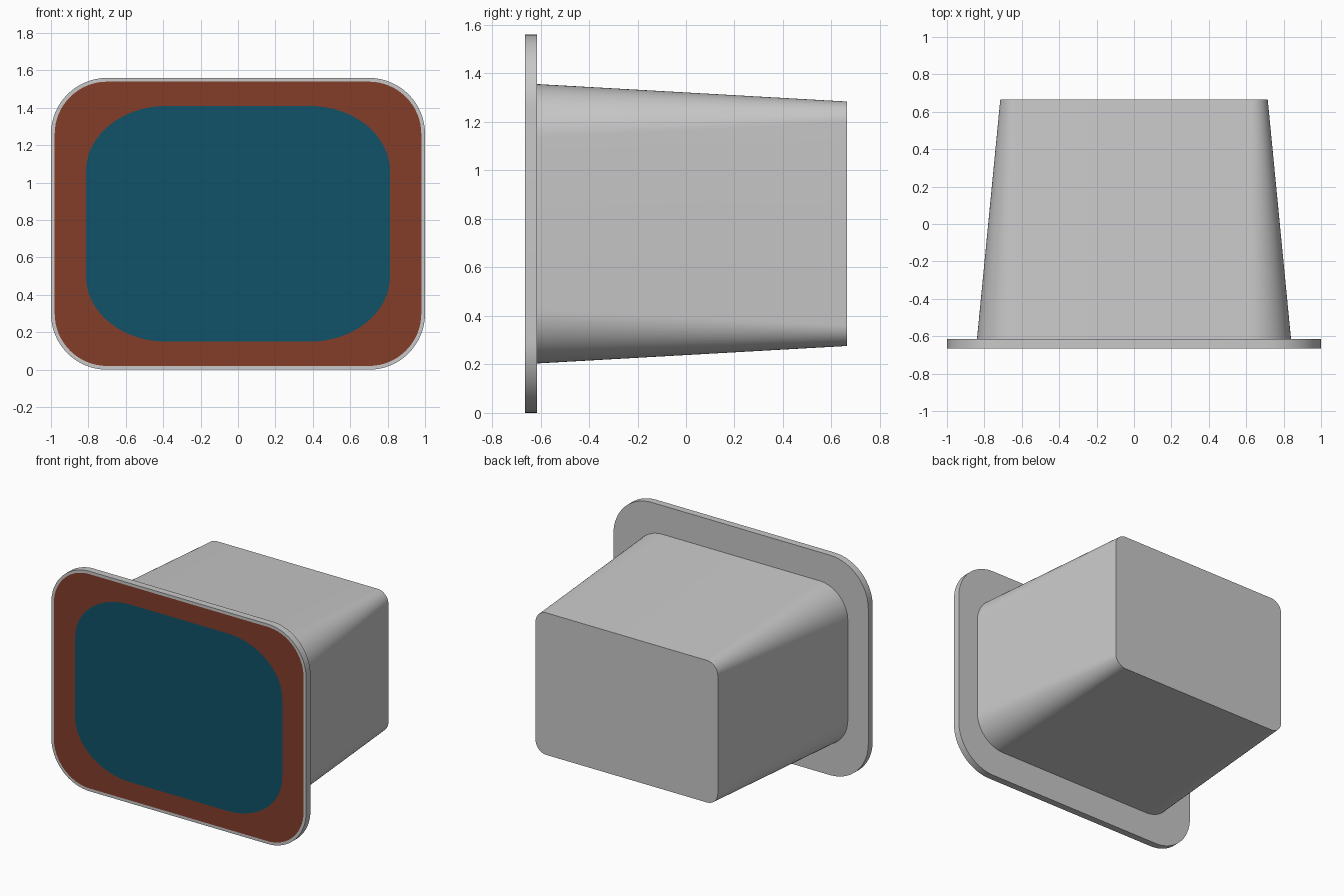
import bpy, bmesh, math

if "Cube" in bpy.data.objects:
    bpy.data.objects.remove(bpy.data.objects["Cube"])

ZC = 0.78  # height of the common centre axis


def material(name, rgb):
    m = bpy.data.materials.new(name)
    m.diffuse_color = (*rgb, 1.0)
    m.use_nodes = True
    m.node_tree.nodes["Principled BSDF"].inputs["Base Color"].default_value = m.diffuse_color
    return m


GREY = material("light grey", (0.58, 0.58, 0.585))
BROWN = material("rust brown", (0.227, 0.047, 0.023))
TEAL = material("deep teal", (0.005, 0.084, 0.136))


def rounded_loop(bm, y, hx, hz, rx, rz, n=16):
    """Rounded rectangle of vertices in the xz plane."""
    verts = []
    for q, (sx, sz) in enumerate([(1, 1), (-1, 1), (-1, -1), (1, -1)]):
        for i in range(n + 1):
            a = (q + i / n) * math.pi / 2
            verts.append(bm.verts.new((sx * (hx - rx) + rx * math.cos(a), y,
                                       ZC + sz * (hz - rz) + rz * math.sin(a))))
    return verts


def loft(name, sections, strip_mats, mats, end_mat=0):
    """Bridge the sections in order and cap both ends."""
    bm = bmesh.new()
    loops = [rounded_loop(bm, *s) for s in sections]
    for a, b, mi in zip(loops, loops[1:], strip_mats):
        for i in range(len(a)):
            j = (i + 1) % len(a)
            bm.faces.new((a[i], a[j], b[j], b[i])).material_index = mi
    bm.faces.new(loops[0])
    bm.faces.new(loops[-1]).material_index = end_mat
    bmesh.ops.recalc_face_normals(bm, faces=bm.faces)
    me = bpy.data.meshes.new(name)
    bm.to_mesh(me)
    bm.free()
    for m in mats:
        me.materials.append(m)
    ob = bpy.data.objects.new(name, me)
    bpy.context.collection.objects.link(ob)
    bpy.ops.object.select_all(action='DESELECT')
    ob.select_set(True)
    bpy.context.view_layer.objects.active = ob
    bpy.ops.object.shade_smooth_by_angle(angle=math.radians(30))
    return ob


# Front flange: rim, brown border and teal centre flush on its face
loft("front_flange", [
    (-0.615, 1.0, 0.78, 0.30, 0.30),
    (-0.665, 1.0, 0.78, 0.30, 0.30),
    (-0.665, 0.98, 0.76, 0.28, 0.28),
    (-0.665, 0.813, 0.63, 0.43, 0.35),
], [0, 0, 1], [GREY, BROWN, TEAL], end_mat=2)

# Tapered housing behind the flange, slightly sunk into it
loft("tapered_housing", [
    (-0.63, 0.841, 0.577, 0.225, 0.225),
    (0.665, 0.715, 0.504, 0.085, 0.085),
], [0], [GREY])
